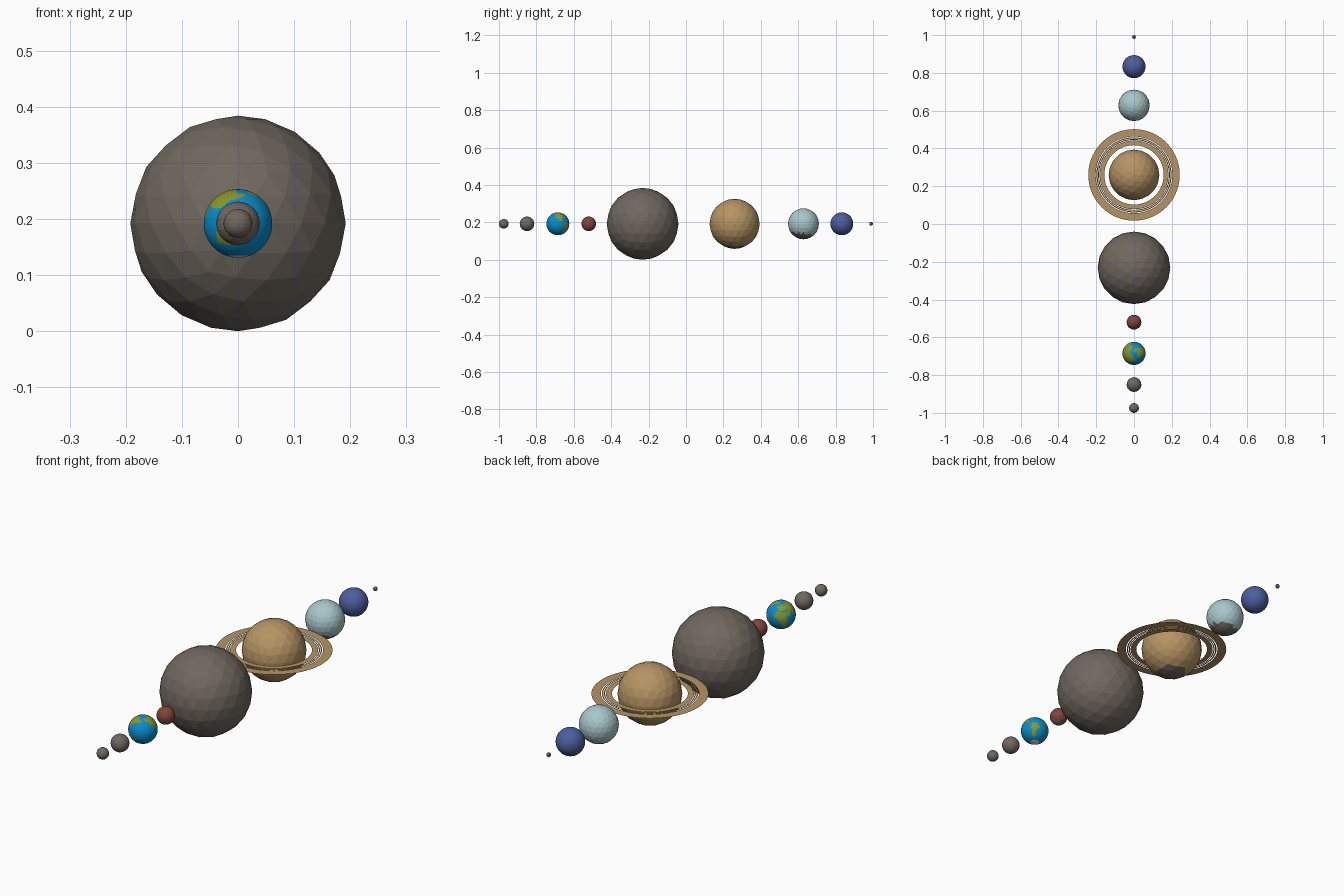
import bpy, bmesh, math

if "Cube" in bpy.data.objects:
    bpy.data.objects.remove(bpy.data.objects["Cube"])

Z = 0.192  # height of all planet centres


def mat(name, rgb):
    m = bpy.data.materials.new(name)
    lin = [((c / 255 + 0.055) / 1.055) ** 2.4 for c in rgb]
    m.diffuse_color = (*lin, 1)
    m.use_nodes = True
    m.node_tree.nodes["Principled BSDF"].inputs["Base Color"].default_value = m.diffuse_color
    return m


ROCK = mat("rock grey", (112, 104, 95))
RUST = mat("rust red", (130, 68, 58))
OCEAN = mat("ocean blue", (8, 142, 205))
LAND = mat("land green", (140, 150, 42))
ICE = mat("ice white", (215, 222, 225))
SAND = mat("sand tan", (182, 148, 100))
PALE = mat("pale blue", (168, 199, 203))
NAVY = mat("deep blue", (76, 94, 158))


def finish(name, bm, y, mats):
    me = bpy.data.meshes.new(name)
    bm.to_mesh(me)
    bm.free()
    for m in mats:
        me.materials.append(m)
    ob = bpy.data.objects.new(name, me)
    ob.location = (0, y, Z)
    bpy.context.collection.objects.link(ob)


def planet(name, y, r, mats, level=3, rule=None, smooth=False):
    """Faceted ball; rule(direction) picks the material of each face."""
    bm = bmesh.new()
    bmesh.ops.create_icosphere(bm, subdivisions=level, radius=r)
    for f in bm.faces:
        f.smooth = smooth
        if rule:
            f.material_index = rule(f.calc_center_median().normalized())
    finish(name, bm, y, mats)


# Land masses as tilted ovals: longitude, latitude, half width, half height, tilt
LAND_OVALS = [
    (-102, 52, 26, 20, -20),   # north-west continent
    (-100, 28, 8, 16, 25),     # its southern tail
    (-60, -8, 19, 17, 0),      # south-west continent
    (-66, -35, 8, 20, -5),     # its southern tip
    (-42, 72, 9, 11, 0),       # northern island
    (95, 50, 43, 23, 0),       # great eastern continent
    (20, 52, 20, 14, 20),      # its western end
    (78, 20, 8, 13, 0),        # southern peninsula
    (46, 24, 10, 10, 0),       # south-west peninsula
    (10, 18, 26, 16, 0),       # southern continent, north
    (25, -12, 14, 23, 0),      # southern continent, south
    (134, -25, 19, 13, 0),     # island continent
]
EAST_SHIFT = 112  # turns the map so the wide ocean faces the front


def land_rule(d):
    lat = math.degrees(math.asin(max(-1, min(1, d.z))))
    lon = math.degrees(math.atan2(d.y, d.x)) - EAST_SHIFT
    if lat < -70:
        return 2
    for lon0, lat0, w, h, tilt in LAND_OVALS:
        dx = ((lon - lon0 + 180) % 360 - 180) * math.cos(math.radians(lat))
        dy, t = lat - lat0, math.radians(tilt)
        u = (dx * math.cos(t) + dy * math.sin(t)) / w
        v = (dy * math.cos(t) - dx * math.sin(t)) / h
        wobble = 1 + 0.15 * math.sin(5 * math.atan2(v, u) + lon0)
        if math.hypot(u, v) < wobble:
            return 1
    return 0


# Inner planets
planet("first_rocky_planet", -0.974, 0.026, [ROCK])
planet("second_rocky_planet", -0.85, 0.039, [ROCK])
planet("ocean_planet", -0.685, 0.061, [OCEAN, LAND, ICE], 6, land_rule, True)
planet("red_planet", -0.52, 0.039, [RUST, ROCK], 3, lambda d: int(d.z + 0.4 * d.y < -0.65))

# Outer planets
planet("giant_planet", -0.232, 0.192, [ROCK])
planet("ringed_planet", 0.26, 0.134, [SAND, ROCK], 3, lambda d: int(d.z < -0.84))
planet("pale_planet", 0.628, 0.083, [PALE, ROCK], 3, lambda d: int(d.z + 0.2 * d.y < -0.66))
planet("deep_blue_planet", 0.833, 0.061, [NAVY], 4)
planet("dwarf_planet", 0.99, 0.01, [ROCK], 2)


# Flat rings with thin gaps
def ring(name, inner, outer, n=72):
    bm = bmesh.new()
    loops = [[bm.verts.new((r * math.cos(2 * math.pi * i / n), r * math.sin(2 * math.pi * i / n), 0))
              for i in range(n)] for r in (inner, outer)]
    for i in range(n):
        j = (i + 1) % n
        bm.faces.new((loops[0][i], loops[1][i], loops[1][j], loops[0][j]))
    finish(name, bm, 0.26, [SAND])


for k, (a, b) in enumerate([(0.157, 0.182), (0.185, 0.19), (0.193, 0.199), (0.203, 0.242)]):
    ring(f"ring_band_{k + 1}", a, b)
